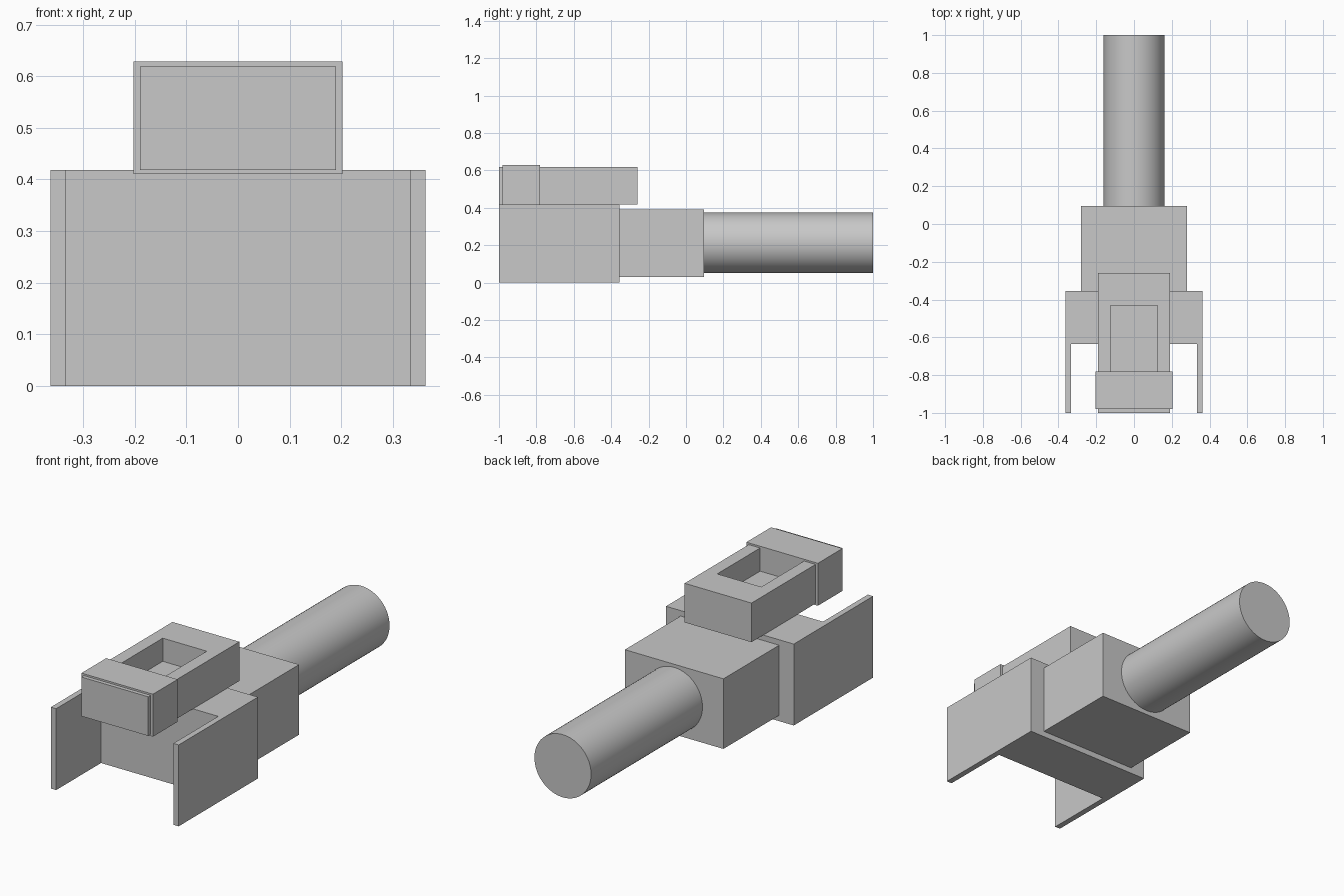
import bpy
import bmesh
import math
from mathutils import Matrix, Vector

if "Cube" in bpy.data.objects:
    bpy.data.objects.remove(bpy.data.objects["Cube"], do_unlink=True)

grey = bpy.data.materials.new("plain grey")
grey.use_nodes = True
colour = (0.58, 0.58, 0.58, 1)
grey.diffuse_color = colour
grey.node_tree.nodes["Principled BSDF"].inputs["Base Color"].default_value = colour


def finish(name, bm):
    mesh = bpy.data.meshes.new(name)
    bmesh.ops.recalc_face_normals(bm, faces=bm.faces)
    bm.to_mesh(mesh)
    bm.free()
    mesh.materials.append(grey)
    obj = bpy.data.objects.new(name, mesh)
    bpy.context.collection.objects.link(obj)
    return obj


def box(name, half_x, y, z):
    """Box centred on x, spanning the y and z ranges."""
    bm = bmesh.new()
    centre = Vector((0, sum(y) / 2, sum(z) / 2))
    size = Vector((2 * half_x, y[1] - y[0], z[1] - z[0]))
    bmesh.ops.create_cube(bm, size=1, matrix=Matrix.Translation(centre) @ Matrix.Diagonal(size).to_4x4())
    return finish(name, bm)


def prism(name, outline, z):
    """Flat outline raised between two heights."""
    bm = bmesh.new()
    face = bm.faces.new([bm.verts.new((x, y, z[0])) for x, y in outline])
    raised = bmesh.ops.extrude_face_region(bm, geom=[face], use_keep_orig=True)["geom"]
    verts = [v for v in raised if isinstance(v, bmesh.types.BMVert)]
    bmesh.ops.translate(bm, verts=verts, vec=(0, 0, z[1] - z[0]))
    return finish(name, bm)


# Forked base: a block with a thin cheek plate on each side
half = [(0.363, -0.356), (0.363, -1), (0.333, -1), (0.333, -0.636)]
prism("forked_base", half + [(-x, y) for x, y in reversed(half)], (0, 0.418))

# Rear housing
box("rear_housing", 0.28, (-0.356, 0.096), (0.03, 0.39))

# Top slide with a rectangular pocket
slide = box("top_slide", 0.19, (-1, -0.26), (0.418, 0.619))
cutter = box("pocket_cutter", 0.125, (-0.78, -0.432), (0.5, 0.7))
cutter.hide_render = True
cut = slide.modifiers.new("pocket", "BOOLEAN")
cut.object = cutter
cut.solver = "EXACT"
bpy.context.view_layer.objects.active = slide
bpy.ops.object.modifier_apply(modifier=cut.name)
bpy.data.objects.remove(cutter, do_unlink=True)

# Collar around the front of the slide
box("slide_collar", 0.203, (-0.98, -0.78), (0.41, 0.628))

# Round shaft at the back
bm = bmesh.new()
bmesh.ops.create_cone(
    bm, cap_ends=True, segments=64, radius1=0.161, radius2=0.161, depth=0.904,
    matrix=Matrix.Translation((0, 0.548, 0.213)) @ Matrix.Rotation(math.pi / 2, 4, "X"))
shaft = finish("shaft", bm)
bpy.ops.object.select_all(action="DESELECT")
shaft.select_set(True)
bpy.context.view_layer.objects.active = shaft
bpy.ops.object.shade_smooth_by_angle(angle=math.radians(30))
